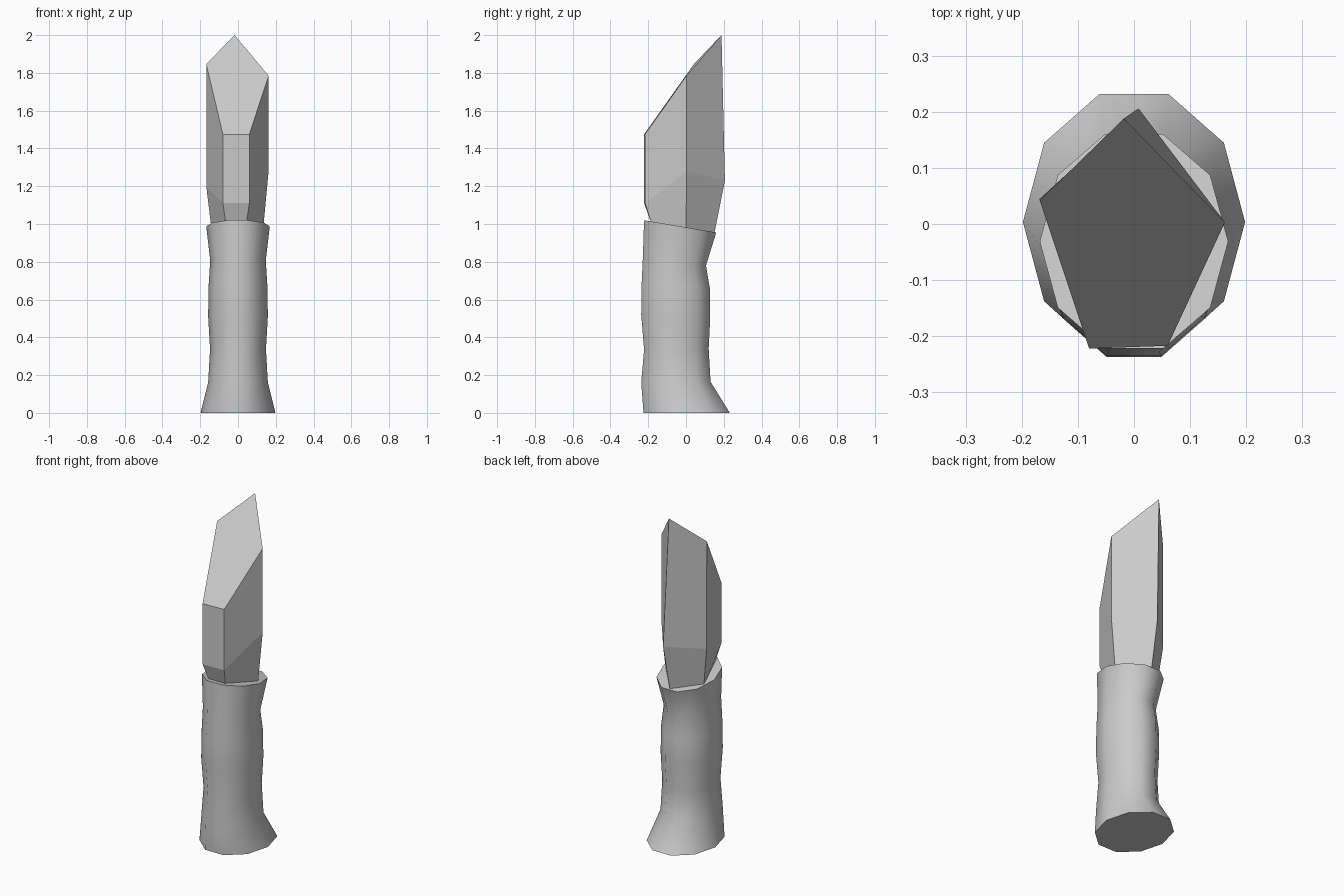
import bpy, bmesh
from math import cos, sin, radians

if "Cube" in bpy.data.objects:
    bpy.data.objects.remove(bpy.data.objects["Cube"])


def loft(name, rings):
    """Skin a list of equal-length vertex rings (bottom to top) and cap both ends."""
    bm = bmesh.new()
    loops = [[bm.verts.new(p) for p in ring] for ring in rings]
    n = len(loops[0])
    for low, high in zip(loops, loops[1:]):
        for i in range(n):
            j = (i + 1) % n
            bm.faces.new((low[i], low[j], high[j], high[i]))
    bm.faces.new(list(reversed(loops[0])))
    bm.faces.new(loops[-1])
    bmesh.ops.recalc_face_normals(bm, faces=bm.faces)
    mesh = bpy.data.meshes.new(name)
    bm.to_mesh(mesh)
    bm.free()
    ob = bpy.data.objects.new(name, mesh)
    bpy.context.collection.objects.link(ob)
    return ob


def handle_ring(half_width, y_front, y_back, z_front, z_back):
    """Ten-sided oval, tilted so its front and back sit at different heights."""
    pts = []
    for i in range(10):
        a = radians(36 * i)
        t = 0.5 + 0.5 * sin(a) / sin(radians(72))
        pts.append((half_width * cos(a),
                    y_front + (y_back - y_front) * t,
                    z_front + (z_back - z_front) * t))
    return pts


# Handle: flared foot, two soft grips, slanted top
handle = loft("handle", [handle_ring(*r) for r in (
    (0.198, -0.225, 0.232, 0.00, 0.00),
    (0.158, -0.237, 0.130, 0.16, 0.165),
    (0.148, -0.222, 0.120, 0.335, 0.34),
    (0.158, -0.237, 0.128, 0.52, 0.50),
    (0.156, -0.235, 0.127, 0.68, 0.655),
    (0.147, -0.228, 0.106, 0.83, 0.78),
    (0.168, -0.222, 0.160, 1.02, 0.955),
)])
bpy.context.view_layer.objects.active = handle
handle.select_set(True)
bpy.ops.object.shade_smooth_by_angle(angle=radians(60))

# Crystal blade: five flat sides, tapered root, slanted facet at the tip
loft("blade", [
    [(-0.064, -0.182, 1.00), (0.044, -0.182, 1.00), (0.133, 0.00, 0.97),
     (0.002, 0.148, 0.94), (-0.140, 0.03, 0.97)],
    [(-0.080, -0.222, 1.11), (0.060, -0.217, 1.11), (0.162, 0.003, 1.28),
     (0.008, 0.206, 1.23), (-0.168, 0.045, 1.20)],
    [(-0.080, -0.222, 1.475), (0.060, -0.217, 1.475), (0.162, 0.003, 1.785),
     (-0.018, 0.188, 2.00), (-0.168, 0.042, 1.847)],
])
